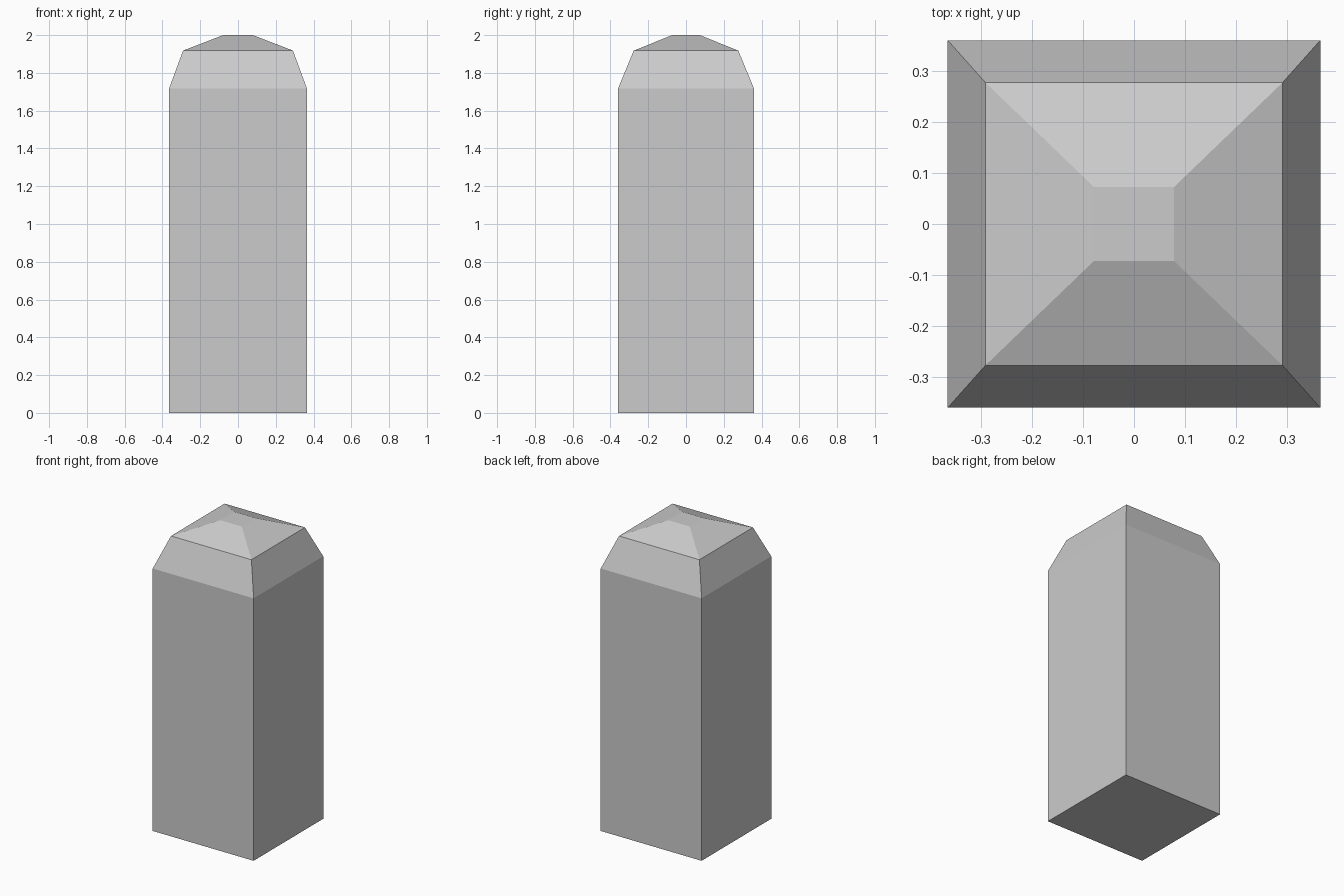
import bpy, bmesh

if "Cube" in bpy.data.objects:
    bpy.data.objects.remove(bpy.data.objects["Cube"])

# Rectangular levels of the post: half width, half depth, height
LEVELS = [
    (0.365, 0.36, 0.0),      # foot
    (0.365, 0.36, 1.717),    # top of straight shaft
    (0.291, 0.277, 1.918),   # shoulder
    (0.0785, 0.0725, 2.0),   # flat tip
]


def lofted_post(name, levels):
    bm = bmesh.new()
    rings = [[bm.verts.new((sx * w, sy * d, z))
              for sx, sy in ((-1, -1), (1, -1), (1, 1), (-1, 1))]
             for w, d, z in levels]
    # Sloping and straight sides between neighbouring levels
    for low, high in zip(rings, rings[1:]):
        for i in range(4):
            j = (i + 1) % 4
            bm.faces.new((low[i], low[j], high[j], high[i]))
    # Closed ends
    bm.faces.new(rings[0][::-1])
    bm.faces.new(rings[-1])
    mesh = bpy.data.meshes.new(name)
    bm.to_mesh(mesh)
    bm.free()
    obj = bpy.data.objects.new(name, mesh)
    bpy.context.collection.objects.link(obj)
    return obj


lofted_post("bevelled_post", LEVELS)
